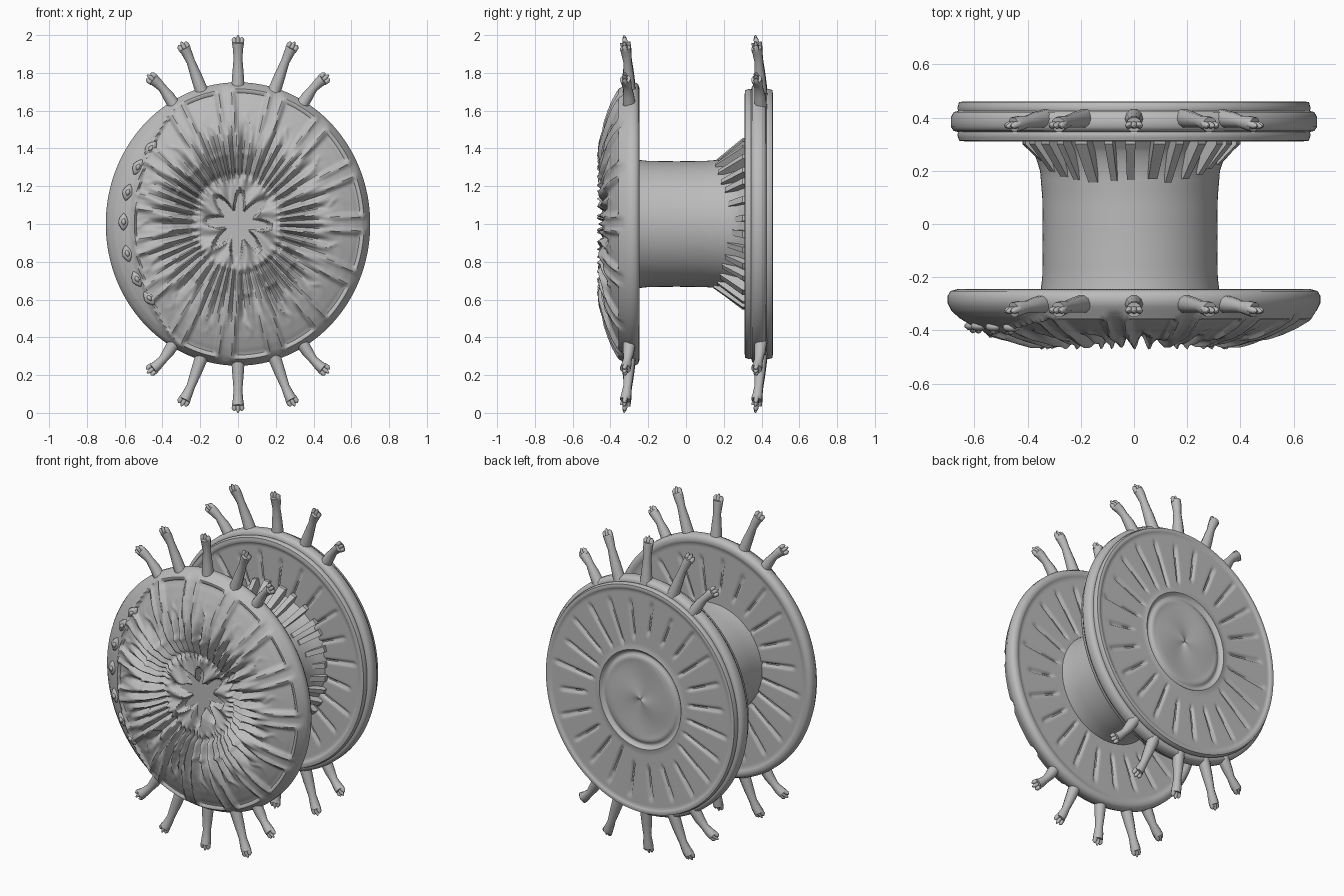
import bpy, bmesh, random
from math import sin, cos, pi, radians, degrees, exp, hypot, ceil
from mathutils import Vector

random.seed(4)
if "Cube" in bpy.data.objects:
    bpy.data.objects.remove(bpy.data.objects["Cube"])

clay = bpy.data.materials.new("clay_grey")
clay.use_nodes = True
GREY = (0.5, 0.5, 0.5, 1)
clay.diffuse_color = GREY
clay.node_tree.nodes["Principled BSDF"].inputs["Base Color"].default_value = GREY


def finish(name, bm, angle=50):
    bmesh.ops.remove_doubles(bm, verts=bm.verts, dist=0.0002)
    bmesh.ops.recalc_face_normals(bm, faces=bm.faces)
    mesh = bpy.data.meshes.new(name)
    bm.to_mesh(mesh)
    bm.free()
    mesh.materials.append(clay)
    ob = bpy.data.objects.new(name, mesh)
    bpy.context.collection.objects.link(ob)
    bpy.ops.object.select_all(action='DESELECT')
    ob.select_set(True)
    bpy.context.view_layer.objects.active = ob
    bpy.ops.object.shade_smooth_by_angle(angle=radians(angle))
    return ob


def bridge(bm, rings):
    for a, b in zip(rings, rings[1:]):
        n = len(a)
        for i in range(n):
            bm.faces.new((a[i], a[(i + 1) % n], b[(i + 1) % n], b[i]))


def lathe(name, profile, rx, rz, relief=None, segs=360, cx=0, step=0.02):
    """Spin (fraction of rim, y) points into an oval wheel; relief shifts y."""
    samples = [profile[0]]
    for (f0, y0), (f1, y1) in zip(profile, profile[1:]):
        n = max(1, ceil(hypot(f1 - f0, y1 - y0) / step))
        samples += [(f0 + (f1 - f0) * k / n, y0 + (y1 - y0) * k / n) for k in range(1, n + 1)]
    bm = bmesh.new()
    rings = []
    for f, y in samples:
        ring = []
        for i in range(segs):
            a = 2 * pi * i / segs
            dy = relief(f, a, y) if relief else 0
            ring.append(bm.verts.new((cx + rx * f * cos(a), y + dy, 1 + rz * f * sin(a))))
        rings.append(ring)
    bridge(bm, rings)
    return finish(name, bm)


def bump(d, width):
    return exp(-(d / width) ** 2)


def ramp(a, b, x):
    t = min(1, max(0, (x - a) / (b - a)))
    return t * t * (3 - 2 * t)


# Radial grooves shared by the flat wheel faces
SPOKES = 24
starts = [random.uniform(0.44, 0.56) for _ in range(SPOKES)]
ends = [random.uniform(0.83, 0.9) for _ in range(SPOKES)]


def spokes(f, a):
    k = a / (2 * pi) * SPOKES
    i = int(k)
    d = (k - i - 0.5) * 2 * pi / SPOKES * f * 0.72
    span = ramp(starts[i], starts[i] + 0.05, f) * (1 - ramp(ends[i] - 0.05, ends[i], f))
    return 0.016 * bump(d, 0.009) * span


# Front wheel: domed face with petals, pleats, crescent band and star hub
def front_relief(f, a, y):
    if y > -0.256 and f < 0.92:
        return -spokes(f, a)
    if y > -0.33:
        return 0
    r = 0.72 * f
    x, z = 0.7 * f * cos(a), 0.75 * f * sin(a)
    across = radians((degrees(a) % 24) - 12) * r
    u = abs(across)
    edge = max(u - (0.17 * r - 0.018), 0.36 - r, r - 0.68)
    petal = 0.014 * bump(edge - 0.006, 0.011) - 0.012 * ramp(0, 0.02, -edge)
    petal += 0.01 * bump(across - 0.015 * sin(r * 60), 0.008) * bump(r - 0.52, 0.05)
    window = ramp(0.2, 0.29, r) * (1 - ramp(0.36, 0.56, r))
    pleat = 0.026 * window * cos(45 * a + 1.3 * sin(7 * a))
    out = petal * ramp(0.3, 0.38, r) + pleat
    # crescent band on one side
    band = hypot(x - 0.43, z) - 0.98
    if x < -0.3:
        out = out * (1 - ramp(-0.012, 0.005, band)) + 0.014 * bump(band, 0.01)
    # sunken star and folds around it
    star = 0.135 + 0.045 * cos(8 * a + 0.6) + 0.012 * sin(3 * a)
    inside = 1 - ramp(star - 0.012, star + 0.015, r)
    out -= 0.045 * inside
    hub = (1 - inside) * (1 - ramp(0.23, 0.27, r))
    out += hub * (0.012 * sin(11 * a + 20 * r) + 0.008 * cos(5 * a))
    out -= 0.02 * bump(r - 0.255, 0.014)
    return -out


dome = [(0, -.40), (.3, -.40), (.36, -.405), (.42, -.42), (.5, -.437), (.57, -.442),
        (.64, -.437), (.72, -.424), (.8, -.404), (.88, -.378), (.94, -.352), (.98, -.325)]
lathe("front_wheel", dome + [(1, -.297), (1, -.27), (.985, -.252), (.95, -.245),
                             (.92, -.255), (0, -.255)], 0.7, 0.75, front_relief)


# Eye-shaped studs along the crescent band
def dome_y(f):
    for (f0, y0), (f1, y1) in zip(dome, dome[1:]):
        if f0 <= f <= f1:
            return y0 + (y1 - y0) * (f - f0) / (f1 - f0)
    return -0.3


bm = bmesh.new()
for deg in (141, 152, 165, 179, 194, 207, 218):
    a = radians(deg)
    f = 0.845 + 0.02 * cos(2 * a)
    centre = Vector((0.7 * f * cos(a), dome_y(f), 1 + 0.75 * f * sin(a)))
    out, along = Vector((cos(a), 0, sin(a))), Vector((-sin(a), 0, cos(a)))
    for size, height in ((1, 0.018), (0.5, 0.028)):
        new = bmesh.ops.create_icosphere(bm, subdivisions=2, radius=1)["verts"]
        for v in new:
            c = v.co.copy()
            taper = 1 - 0.5 * abs(c.z)
            v.co = centre + out * c.x * 0.032 * size * taper + along * c.z * 0.046 * size
            v.co.y += c.y * height
finish("band_studs", bm)


# Back wheel: flat grooved faces with a stepped rim
def back_relief(f, a, y):
    if y > 0.44 and f < 0.92:
        wobble = 0.005 * sin(9 * f + 2 * a) * (1 - ramp(0.3, 0.36, f))
        return wobble - spokes(f, a)
    if y < 0.325 and f < 0.9:
        return spokes(f, a)
    return 0


lathe("back_wheel", [(0, .45), (.35, .45), (.375, .438), (.39, .438), (.415, .457), (.45, .452),
                     (.91, .452), (.93, .46), (.955, .458), (.965, .435), (.96, .425),
                     (.985, .42), (1, .40), (1, .365), (.985, .35), (.96, .345), (.965, .335),
                     (.955, .313), (.92, .31), (.9, .32), (0, .32)], 0.688, 0.742, back_relief)

# Drum between the wheels, slightly flared at both ends
lathe("drum", [(1.03, -.27), (1.005, -.2), (1, -.05), (1.005, .1), (1.03, .2), (1.1, .27), (1.24, .33)],
      0.328, 0.332, segs=96, cx=-0.015, step=0.05)

# Wedge-shaped pleats where the drum meets the back wheel
bm = bmesh.new()
FINS = 30
for i in range(FINS):
    a = 2 * pi * (i + 0.5 + random.uniform(-0.15, 0.15)) / FINS
    lift = abs(sin(a)) ** 0.8
    reach = 0.05 + 0.115 * lift * random.uniform(0.8, 1.05)
    top = 0.40 + 0.055 * lift
    half = random.uniform(0.012, 0.02)
    out, side = Vector((cos(a), 0, sin(a))), Vector((-sin(a), 0, cos(a)))
    origin = Vector((-0.01, 0, 1))
    rings = []
    for s in (-1, 1):
        outline = ((0.30, .315 - reach), (0.345, .315 - reach), (top, .30), (top, .325), (0.30, .325))
        rings.append([bm.verts.new(origin + out * r + side * s * half * r / 0.36 + Vector((0, y, 0)))
                      for r, y in outline])
        bm.faces.new(rings[-1])
    bridge(bm, rings)
finish("drum_pleats", bm, 30)


# Small limbs with clawed paws around both rims
def tube(bm, path, radii, sides=10):
    rings = []
    for i, p in enumerate(path):
        d = (path[min(i + 1, len(path) - 1)] - path[max(i - 1, 0)]).normalized()
        side = Vector((d.z, 0, -d.x))
        depth = d.cross(side)
        rings.append([bm.verts.new(p + radii[i] * (cos(t) * side + sin(t) * depth))
                      for t in (2 * pi * k / sides for k in range(sides))])
    bridge(bm, rings)
    bm.faces.new(rings[0])
    bm.faces.new(rings[-1])


LIMBS = {
    "middle": [(0, .70), (0, .80), (0, .88), (0, .93), (0, .962)],
    "inner": [(.18, .67), (.22, .78), (.25, .86), (.27, .905), (.284, .932)],
    "outer": [(.32, .60), (.37, .68), (.40, .72), (.43, .75), (.452, .767)],
}
RADII = [0.037, 0.03, 0.023, 0.028, 0.03]

for wheel, y in (("front", -0.31), ("back", 0.385)):
    for kind, points in LIMBS.items():
        bm = bmesh.new()
        for sx in ((1,) if kind == "middle" else (-1, 1)):
            for sz in (-1, 1):
                path = [Vector((sx * x, y + 0.012 * (1 - k / 2), 1 + sz * z))
                        for k, (x, z) in enumerate(points)]
                tube(bm, path, RADII)
                tip = path[-1]
                d = (tip - path[-2]).normalized()
                side = Vector((d.z, 0, -d.x))
                for k in (-1, 0, 1):
                    root = tip + side * k * 0.018 - d * 0.012
                    knuckle = root + d * 0.028 + side * k * 0.003
                    claw = root + d * (0.05 - 0.01 * abs(k)) + side * k * 0.002
                    tube(bm, [root, knuckle, claw], [0.014, 0.013, 0.004], 8)
        finish(f"{wheel}_{kind}_limbs", bm)
